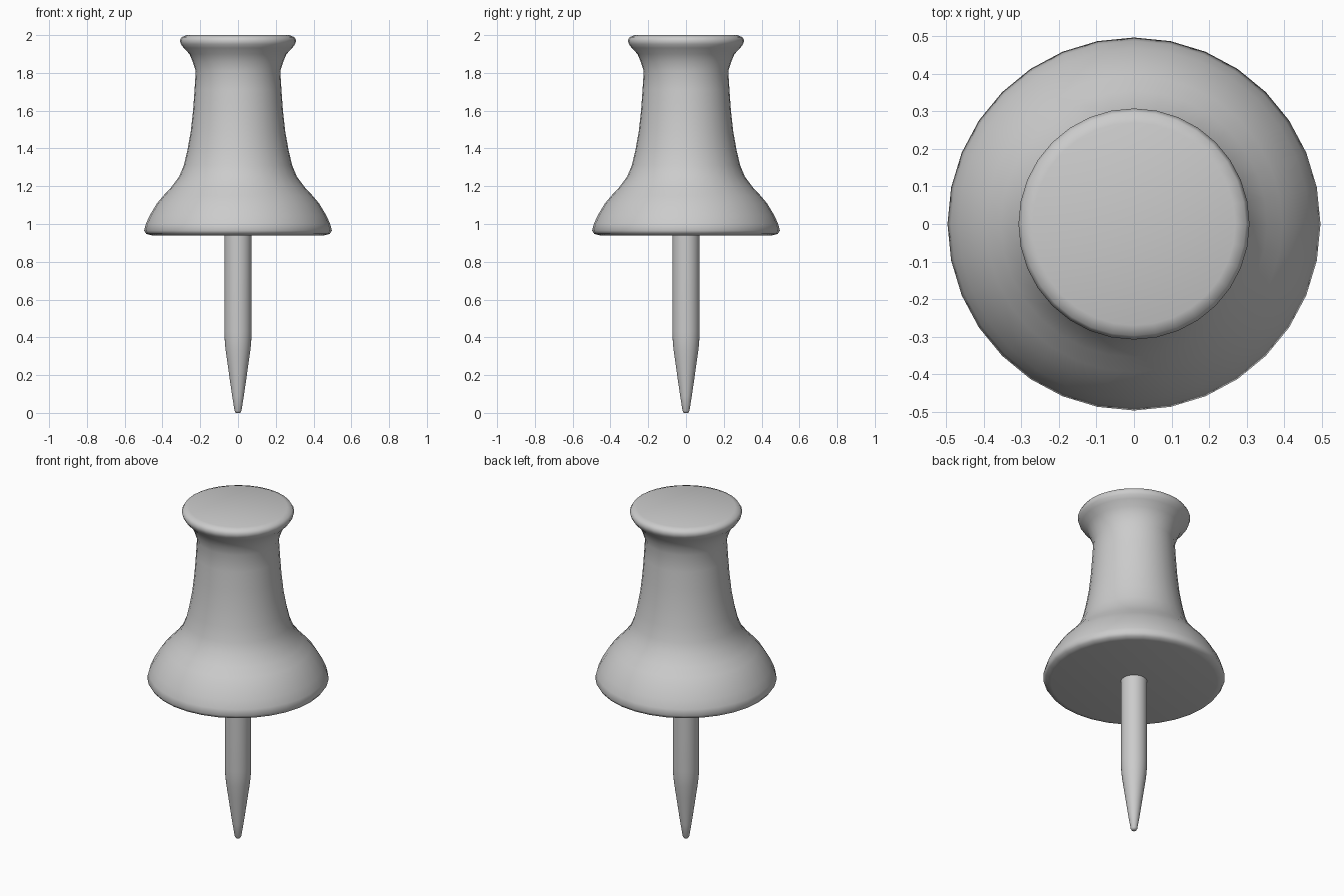
import bpy, bmesh, math

if "Cube" in bpy.data.objects:
    bpy.data.objects.remove(bpy.data.objects["Cube"])

SEGMENTS = 32


def lathe(name, profile, sharp_angle):
    """Spin a (radius, z) profile around z, bottom to top, and cap both ends."""
    bm = bmesh.new()
    rings = []
    for r, z in profile:
        rings.append([bm.verts.new((r * math.cos(2 * math.pi * i / SEGMENTS),
                                    r * math.sin(2 * math.pi * i / SEGMENTS), z))
                      for i in range(SEGMENTS)])
    for low, high in zip(rings, rings[1:]):
        for i in range(SEGMENTS):
            j = (i + 1) % SEGMENTS
            bm.faces.new((low[i], low[j], high[j], high[i]))
    bm.faces.new(list(reversed(rings[0])))
    bm.faces.new(rings[-1])
    mesh = bpy.data.meshes.new(name)
    bm.to_mesh(mesh)
    bm.free()
    obj = bpy.data.objects.new(name, mesh)
    bpy.context.collection.objects.link(obj)
    bpy.ops.object.select_all(action='DESELECT')
    obj.select_set(True)
    bpy.context.view_layer.objects.active = obj
    bpy.ops.object.shade_smooth_by_angle(angle=math.radians(sharp_angle))
    return obj


# Plastic handle: flared base, waisted grip, rounded flat cap
lathe("handle", [
    (0.455, 0.94), (0.485, 0.947), (0.497, 0.965), (0.488, 1.0),
    (0.468, 1.045), (0.43, 1.108), (0.395, 1.15), (0.355, 1.193),
    (0.312, 1.25), (0.287, 1.31), (0.268, 1.39), (0.25, 1.49),
    (0.238, 1.6), (0.23, 1.71), (0.224, 1.81), (0.24, 1.86),
    (0.257, 1.9), (0.288, 1.932), (0.302, 1.952), (0.308, 1.972),
    (0.298, 1.99), (0.27, 2.0)], 60)

# Metal pin: straight shaft with a gently curved taper to a blunt tip
lathe("pin", [
    (0.012, 0.0), (0.018, 0.01), (0.031, 0.09), (0.044, 0.18),
    (0.056, 0.265), (0.066, 0.335), (0.07, 0.38), (0.072, 0.43),
    (0.072, 0.95)], 60)
